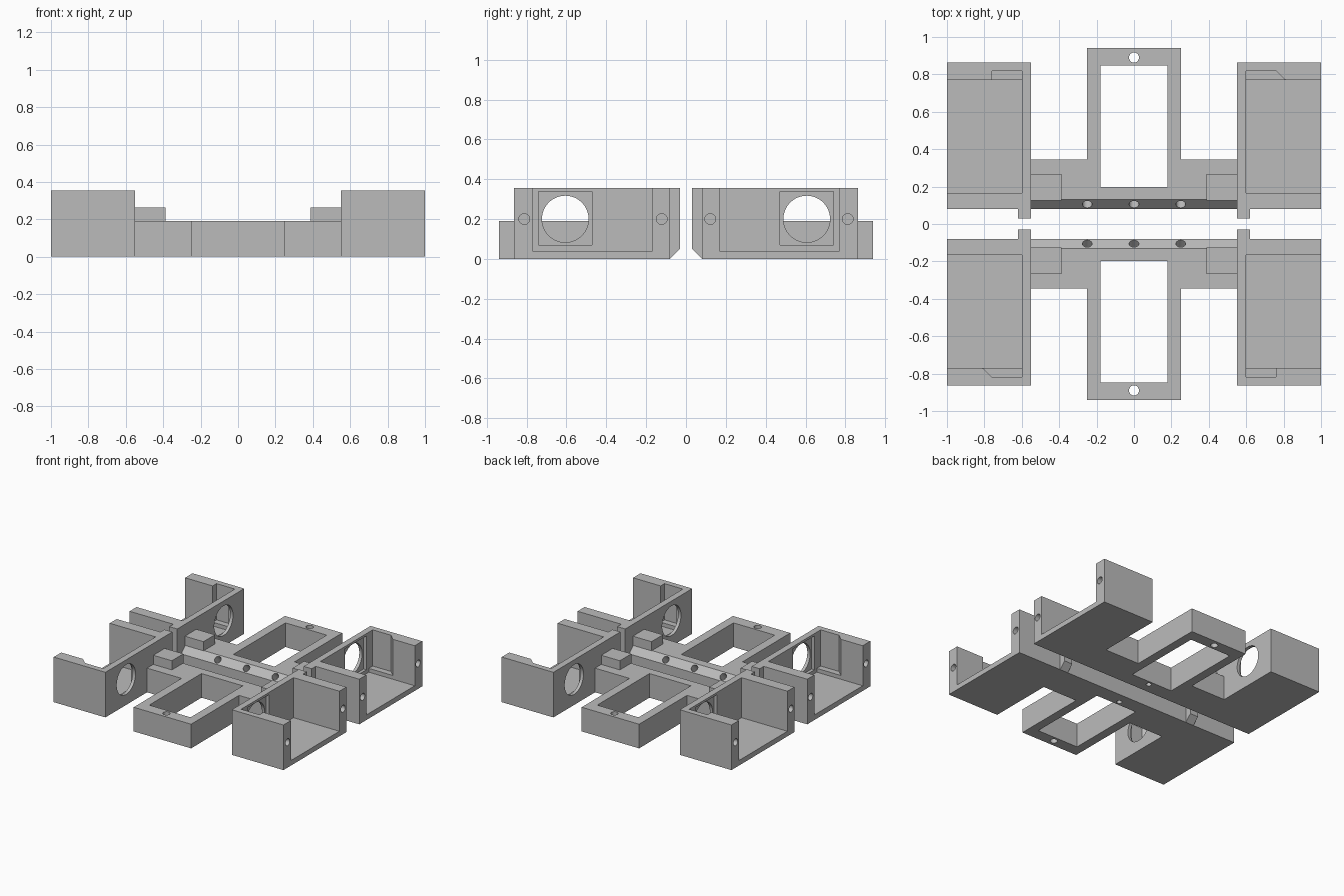
import bpy, bmesh, math
from mathutils import Vector, Matrix

old = bpy.data.objects.get("Cube")
if old:
    bpy.data.objects.remove(old, do_unlink=True)

grey = bpy.data.materials.new("plain grey")
COLOUR = (0.5, 0.5, 0.5, 1)
grey.diffuse_color = COLOUR
grey.use_nodes = True
for node in grey.node_tree.nodes:
    if node.type == 'BSDF_PRINCIPLED':
        node.inputs["Base Color"].default_value = COLOUR


def finish(name, bm):
    bmesh.ops.recalc_face_normals(bm, faces=bm.faces)
    mesh = bpy.data.meshes.new(name)
    bm.to_mesh(mesh)
    bm.free()
    mesh.materials.append(grey)
    ob = bpy.data.objects.new(name, mesh)
    bpy.context.collection.objects.link(ob)
    return ob


def prism(name, pts, lo, hi, place, axis='Z'):
    """Extrude an outline: (x, y) along Z, or (y, z) along X; then mirror by place."""
    sx, sy = place
    bm = bmesh.new()
    rings = []
    for h in (lo, hi):
        co = [(a, b, h) if axis == 'Z' else (h, a, b) for a, b in pts]
        rings.append([bm.verts.new((x * sx, y * sy, z)) for x, y, z in co])
    bm.faces.new(rings[0])
    bm.faces.new(rings[1])
    n = len(pts)
    for i in range(n):
        j = (i + 1) % n
        bm.faces.new((rings[0][i], rings[0][j], rings[1][j], rings[1][i]))
    return finish(name, bm)


def box(name, x, y, z, place):
    return prism(name, [(x[0], y[0]), (x[1], y[0]), (x[1], y[1]), (x[0], y[1])],
                 z[0], z[1], place)


def rod(centre, radius, length, direction, place, sides=32):
    sx, sy = place
    d = Vector((direction[0] * sx, direction[1] * sy, direction[2]))
    c = Vector((centre[0] * sx, centre[1] * sy, centre[2]))
    bm = bmesh.new()
    bmesh.ops.create_cone(bm, cap_ends=True, segments=sides, radius1=radius,
                          radius2=radius, depth=length,
                          matrix=Matrix.Translation(c) @ d.to_track_quat('Z', 'Y').to_matrix().to_4x4())
    return finish("cutter", bm)


def carve(ob, cutters):
    """Subtract every cutter and keep only the finished part."""
    for c in cutters:
        m = ob.modifiers.new("cut", 'BOOLEAN')
        m.operation, m.solver, m.object = 'DIFFERENCE', 'EXACT', c
    bpy.context.view_layer.update()
    mesh = bpy.data.meshes.new_from_object(ob.evaluated_get(bpy.context.evaluated_depsgraph_get()))
    ob.modifiers.clear()
    ob.data = mesh
    for c in cutters:
        bpy.data.objects.remove(c, do_unlink=True)
    for o in bpy.context.selected_objects:
        o.select_set(False)
    ob.select_set(True)
    bpy.context.view_layer.objects.active = ob
    bpy.ops.object.shade_smooth_by_angle(angle=math.radians(30))


WALL_TOP, PLATE_TOP, MID = 0.355, 0.19, 0.2

for sy, end in ((1, "back"), (-1, "front")):
    # centre plate with its window frame, bevelled along the middle gap
    here = (1, sy)
    half = [(0.55, 0.08), (0.55, 0.345), (0.25, 0.345), (0.25, 0.94)]
    plate = prism(end + "_plate", half + [(-x, y) for x, y in reversed(half)],
                  0, PLATE_TOP, here)
    cuts = [box("cutter", (-0.18, 0.18), (0.197, 0.847), (-0.1, 0.3), here),
            prism("cutter", [(0.06, 0.12), (0.15, 0.21), (0.06, 0.21)], -0.6, 0.6, here, 'X'),
            rod((0, 0.89, 0.1), 0.027, 0.4, (0, 0, 1), here),
            rod((0, 0.163, 0), 0.02, 0.12, (0, 0, 1), here)]
    # slanted screw holes in the bevel
    cuts += [rod((x, 0.105, 0.165), 0.026, 0.14, (0, 1, -1), here) for x in (-0.25, 0, 0.25)]
    carve(plate, cuts)

    for sx, side in ((1, "left"), (-1, "right")):
        place = (sx, sy)
        name = end + "_" + side
        box(name + "_stop_block", (0.388, 0.55), (0.125, 0.268), (PLATE_TOP, 0.262), place)
        # stub towards the middle gap, bevelled underneath
        prism(name + "_stub", [(0.08, 0), (0.03, 0.05), (0.03, WALL_TOP), (0.08, WALL_TOP)],
              0.55, 0.62, place, 'X')
        # open tray with a bored inner wall
        tray = box(name + "_tray", (0.55, 1), (0.08, 0.863), (0, WALL_TOP), place)
        slant = 0.81 if sx == sy else 0.76
        carve(tray, [
            box("cutter", (0.6, 1.1), (0.167, 0.77), (0.04, 0.5), place),
            box("cutter", (0.575, 0.65), (0.472, 0.74), (0.07, 0.337), place),
            prism("cutter", [(0.6, 0.75), (slant + 0.02 * (slant > 0.8), 0.75),
                             (slant, 0.77), (0.76, 0.818), (0.6, 0.818)], 0.07, 0.5, place),
            rod((0.57, 0.606, MID), 0.117, 0.2, (1, 0, 0), place, 64),
            rod((1, 0.122, MID), 0.027, 0.24, (1, 0, 0), place),
            rod((1, 0.812, MID), 0.027, 0.24, (1, 0, 0), place)])
